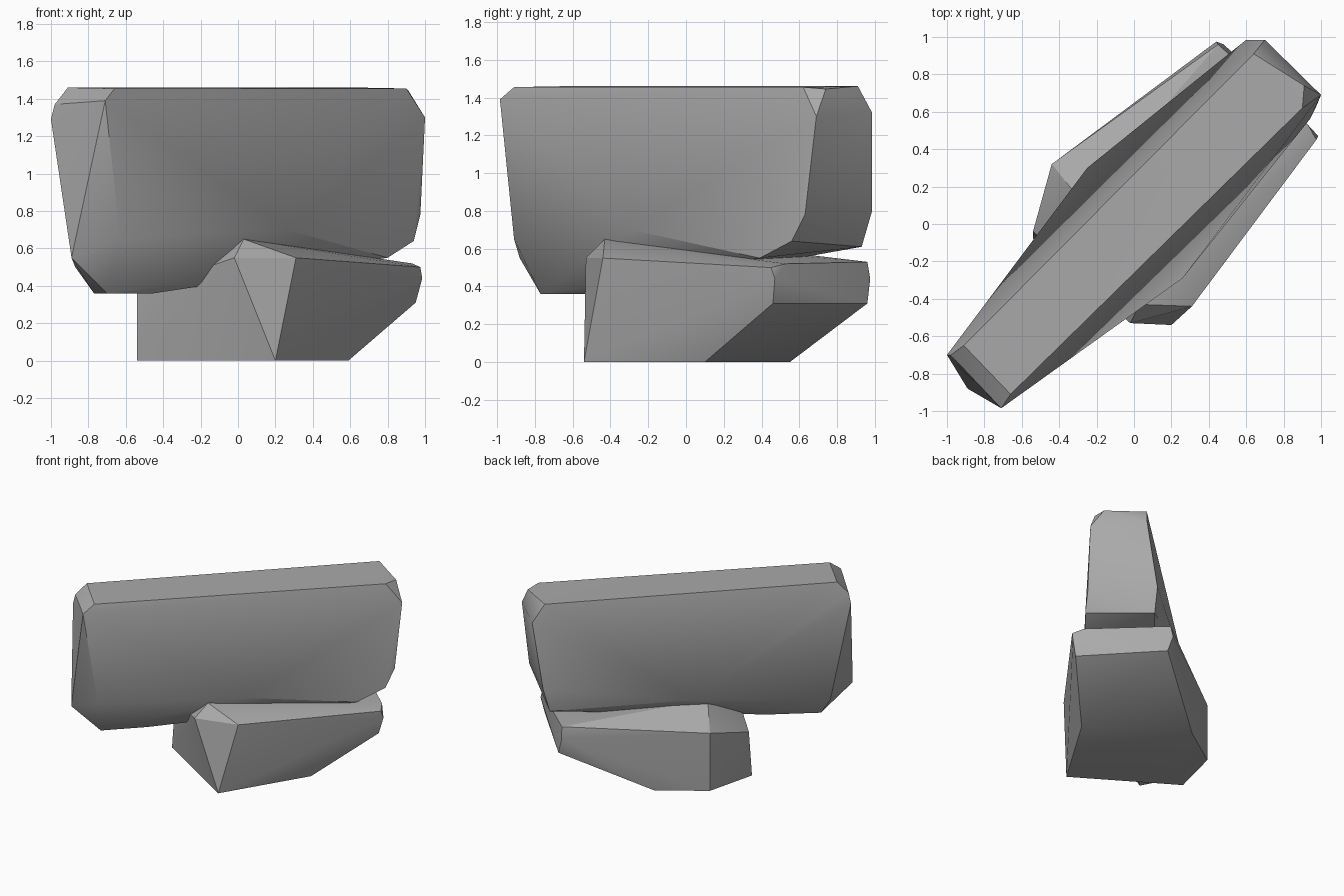
import bpy
import bmesh
import math

cube = bpy.data.objects.get("Cube")
if cube:
    bpy.data.objects.remove(cube, do_unlink=True)

stone = bpy.data.materials.new("stone grey")
stone.use_nodes = True
grey = (0.4, 0.4, 0.4, 1)
stone.diffuse_color = grey
stone.node_tree.nodes["Principled BSDF"].inputs["Base Color"].default_value = grey


def make_rock(name, corners):
    """Wrap a chiselled boulder around its corner points."""
    bm = bmesh.new()
    for corner in corners:
        bm.verts.new(corner)
    result = bmesh.ops.convex_hull(bm, input=bm.verts[:])
    loose = [v for v in bm.verts if not v.link_faces]
    bmesh.ops.delete(bm, geom=loose, context="VERTS")
    bmesh.ops.dissolve_limit(bm, angle_limit=math.radians(2),
                             verts=bm.verts[:], edges=bm.edges[:])
    bmesh.ops.recalc_face_normals(bm, faces=bm.faces[:])
    mesh = bpy.data.meshes.new(name)
    bm.to_mesh(mesh)
    bm.free()
    mesh.materials.append(stone)
    rock = bpy.data.objects.new(name, mesh)
    bpy.context.collection.objects.link(rock)
    bpy.ops.object.select_all(action="DESELECT")
    rock.select_set(True)
    bpy.context.view_layer.objects.active = rock
    bpy.ops.object.shade_smooth_by_angle(angle=math.radians(30))
    return rock


# Long slab lying across the diagonal
flat_top = [(-.91, -.65, 1.46), (-.66, -.91, 1.455), (.9, .62, 1.455),
            (.91, .74, 1.445), (.64, .91, 1.46)]
near_end = [(-.98, -.70, 1.37), (-1, -.70, 1.29), (-.71, -.985, 1.39),
            (-.89, -.88, .55), (-.63, -.91, .65), (-.87, -.62, .5)]
far_end = [(1, .69, 1.3), (.70, .985, 1.32), (.60, .985, .8),
           (.975, .63, .78), (.94, .56, .64), (.58, .93, .61)]
underside = [(.26, -.29, .70), (.8, .39, .55), (-.25, .30, .68),
             (-.77, -.64, .36), (-.70, -.77, .36), (-.45, -.52, .36),
             (-.50, -.36, .38)]
make_rock("upper_slab", flat_top + near_end + far_end + underside)

# Wedge-shaped stone that carries the slab
base_foot = [(.2, -.54, 0), (.59, .1, 0), (-.1, .55, 0),
             (-.44, .32, 0), (-.54, -.08, 0)]
base_tip = [(.975, .45, .5), (.985, .47, .44), (.95, .46, .31),
            (.45, .96, .53), (.44, .975, .44), (.48, .96, .31),
            (.93, .53, .52)]
base_crown = [(-.02, -.53, .55), (.31, -.44, .55), (.03, -.43, .65),
              (-.28, .12, .63), (-.44, .32, .47), (-.54, -.04, .37)]
make_rock("base_stone", base_foot + base_tip + base_crown)
